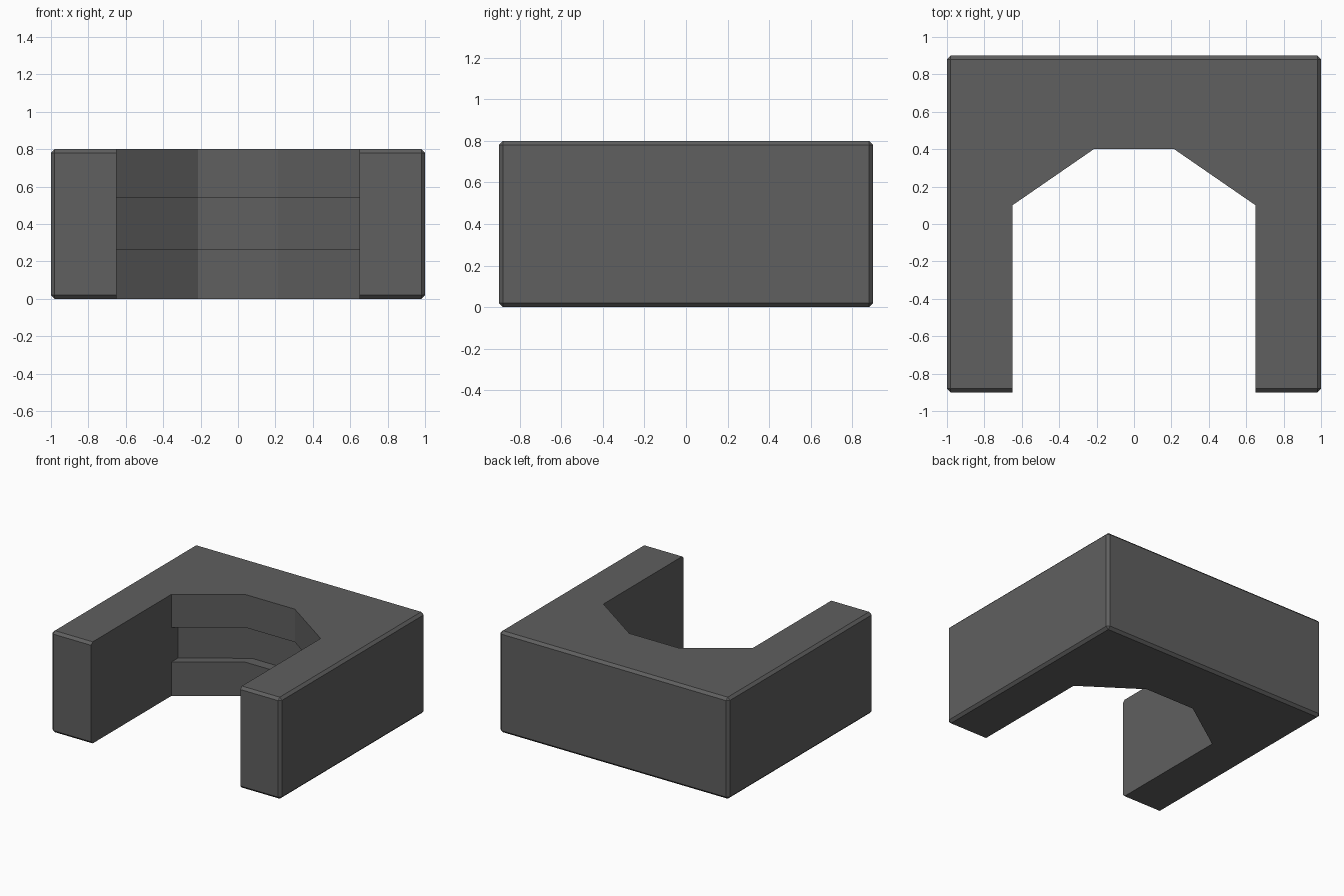
import bpy, bmesh

if "Cube" in bpy.data.objects:
    bpy.data.objects.remove(bpy.data.objects["Cube"])

grey = bpy.data.materials.new("dark grey")
grey.diffuse_color = (0.115, 0.115, 0.115, 1)
grey.use_nodes = True
grey.node_tree.nodes["Principled BSDF"].inputs["Base Color"].default_value = grey.diffuse_color


def make_object(name, bm):
    bmesh.ops.recalc_face_normals(bm, faces=bm.faces[:])
    mesh = bpy.data.meshes.new(name)
    bm.to_mesh(mesh)
    bm.free()
    mesh.materials.append(grey)
    obj = bpy.data.objects.new(name, mesh)
    bpy.context.collection.objects.link(obj)
    return obj


def prism(name, half_profile, z0, z1):
    """Vertical prism from the right half of a profile, mirrored in x."""
    pts = half_profile + [(-x, y) for x, y in reversed(half_profile)]
    bm = bmesh.new()
    face = bm.faces.new([bm.verts.new((x, y, z0)) for x, y in pts])
    ext = bmesh.ops.extrude_face_region(bm, geom=[face])["geom"]
    for v in ext:
        if isinstance(v, bmesh.types.BMVert):
            v.co.z = z1
    return make_object(name, bm)


# Outer block with chamfered edges
bm = bmesh.new()
bmesh.ops.create_cube(bm, size=1)
for v in bm.verts:
    v.co = (v.co.x * 2, v.co.y * 1.8, v.co.z * 0.8 + 0.4)
bmesh.ops.bevel(bm, geom=bm.edges[:], offset=0.02, segments=1,
                affect='EDGES', profile=0.5)
block = make_object("u_shaped_block", bm)

# Bay opening to the front, and the recessed band in its back wall
depth = 0.08
bay = prism("bay_cutter", [(0.65, -1.2), (0.65, 0.1), (0.215, 0.4)], -0.2, 1.0)
band = prism("band_cutter", [(0.65, 0.1), (0.65, 0.1 + depth), (0.215, 0.4 + depth)],
             0.267, 0.54)

for cutter in (bay, band):
    cutter.hide_render = True
    mod = block.modifiers.new(cutter.name, 'BOOLEAN')
    mod.operation = 'DIFFERENCE'
    mod.solver = 'EXACT'
    mod.object = cutter

# Apply the cuts and drop the cutters
bpy.context.view_layer.update()
deps = bpy.context.evaluated_depsgraph_get()
result = bpy.data.meshes.new_from_object(block.evaluated_get(deps))
block.modifiers.clear()
block.data = result
result.materials.clear()
result.materials.append(grey)
for p in result.polygons:
    p.material_index = 0
    p.use_smooth = False
for cutter in (bay, band):
    bpy.data.objects.remove(cutter)
